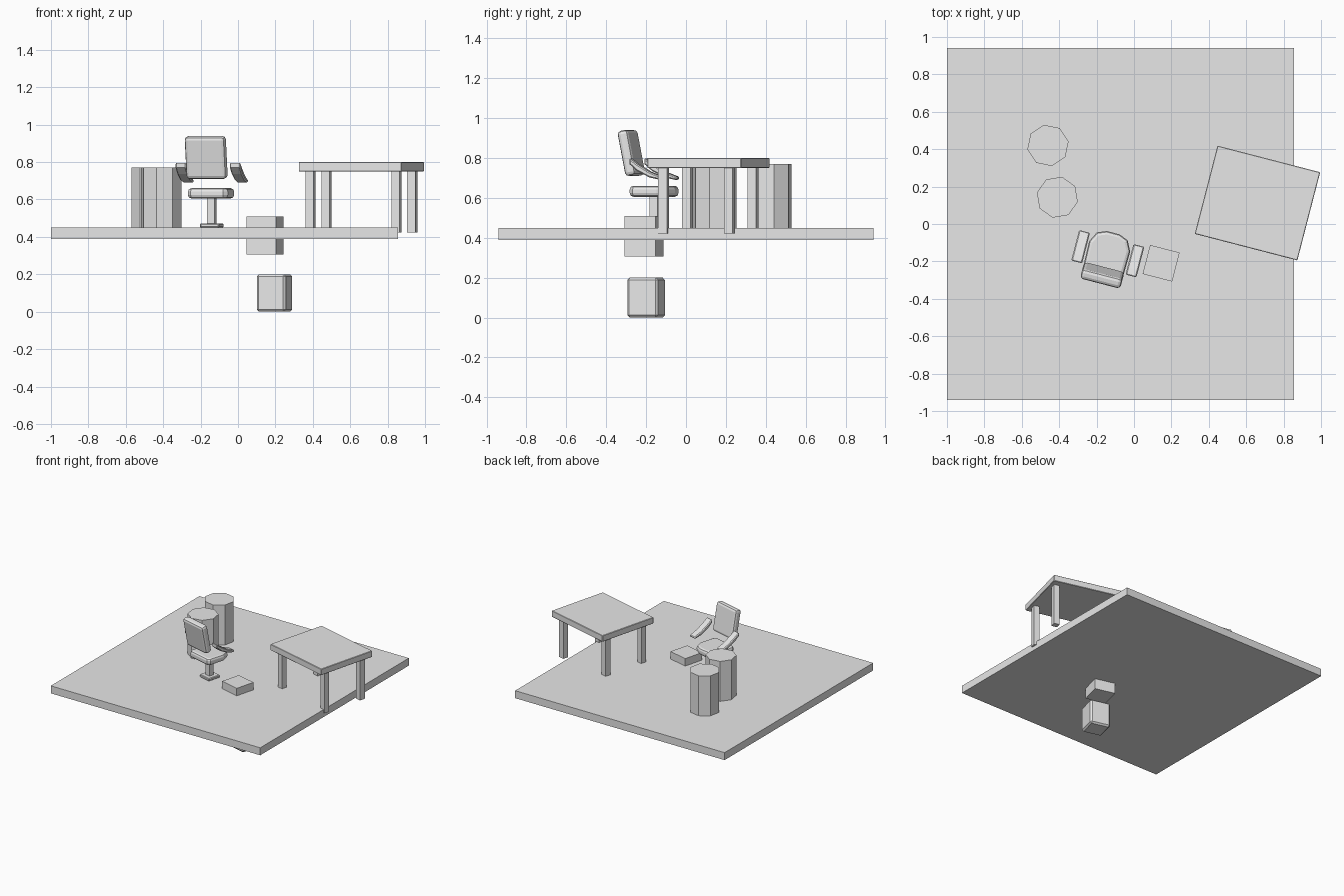
import bpy, bmesh, math
from mathutils import Matrix, Vector

old = bpy.data.objects.get("Cube")
if old:
    bpy.data.objects.remove(old, do_unlink=True)

grey = bpy.data.materials.new("plain_grey")
grey.use_nodes = True
grey.diffuse_color = (0.8, 0.8, 0.8, 1)
grey.node_tree.nodes["Principled BSDF"].inputs["Base Color"].default_value = (0.8, 0.8, 0.8, 1)


def turned(x, y, z, degrees=-14.5):
    return Matrix.Translation((x, y, z)) @ Matrix.Rotation(math.radians(degrees), 4, "Z")


def prism(name, outline, depth, frame, bevel=0.0, segments=1):
    """Extrude an XY outline symmetrically along Z, optionally bevel, and place it."""
    bm = bmesh.new()
    verts = [bm.verts.new((x, y, -depth / 2)) for x, y in outline]
    face = bm.faces.new(verts)
    new = bmesh.ops.extrude_face_region(bm, geom=[face])["geom"]
    bmesh.ops.translate(bm, vec=(0, 0, depth),
                        verts=[g for g in new if isinstance(g, bmesh.types.BMVert)])
    if bevel:
        sharp = [e for e in bm.edges if e.calc_face_angle(0) > math.radians(50)]
        bmesh.ops.bevel(bm, geom=sharp, offset=bevel, segments=segments,
                        affect="EDGES", profile=0.5, clamp_overlap=True)
    bmesh.ops.recalc_face_normals(bm, faces=bm.faces)
    mesh = bpy.data.meshes.new(name)
    bm.to_mesh(mesh)
    bm.free()
    mesh.materials.append(grey)
    obj = bpy.data.objects.new(name, mesh)
    obj.matrix_world = frame
    bpy.context.collection.objects.link(obj)
    return obj


def box(name, w, d, h, frame, bevel=0.0, segments=1):
    rect = [(-w / 2, -d / 2), (w / 2, -d / 2), (w / 2, d / 2), (-w / 2, d / 2)]
    return prism(name, rect, h, frame, bevel, segments)


# Floor slab
box("floor", 1.855, 1.88, 0.06, Matrix.Translation((-0.0725, 0, 0.42)))

# Table
table = turned(0.66, 0.112, 0)
box("table_top", 0.567, 0.487, 0.05, table @ Matrix.Translation((0, 0, 0.775)), 0.003)
for side, sx in (("left", 1), ("right", -1)):
    for end, sy in (("front", -1), ("back", 1)):
        box(f"table_leg_{end}_{side}", 0.045, 0.045, 0.335,
            table @ Matrix.Translation((sx * 0.237, sy * 0.17, 0.59)))

# Eight-sided barrels
for name, x, y, start in (("barrel_back", -0.46, 0.42, 11), ("barrel_front", -0.41, 0.143, -13)):
    ring = [(0.112 * math.cos(math.radians(start + 45 * i)),
             0.112 * math.sin(math.radians(start + 45 * i))) for i in range(8)]
    prism(name, ring, 0.32, Matrix.Translation((x, y, 0.61)))

# Crate sunk through the floor, and the loose block beneath it
box("sunk_crate", 0.163, 0.16, 0.204, turned(0.145, -0.21, 0.408))
box("lower_block", 0.16, 0.16, 0.2, turned(0.195, -0.2, 0.1), 0.012)

# Chair, facing the back of the floor
chair = turned(-0.14, -0.158, 0)
box("chair_foot", 0.105, 0.105, 0.022, chair @ Matrix.Translation((0, 0, 0.461)), 0.005)
box("chair_post", 0.041, 0.041, 0.15, chair @ Matrix.Translation((0, 0, 0.54)))

half = [(0.09, -0.105), (0.11, -0.085), (0.113, 0.04), (0.085, 0.095), (0.035, 0.115)]
seat = half + [(-x, y) for x, y in reversed(half)]
prism("chair_seat", seat, 0.055, chair @ Matrix.Translation((0, 0, 0.633)), 0.018, 2)

lean = Matrix.Translation((0, -0.12, 0.825)) @ Matrix.Rotation(math.radians(11), 4, "X")
box("chair_back", 0.222, 0.055, 0.23, chair @ lean, 0.018, 2)

# Sloping armrests: a side profile (forward, up) extruded across the arm
profile = [(-0.085, 0.80), (-0.085, 0.77), (-0.045, 0.735), (0.02, 0.702),
           (0.08, 0.689), (0.085, 0.705), (0.02, 0.73), (-0.045, 0.77)]
sideways = Matrix(((0, 0, 1, 0), (1, 0, 0, 0), (0, 1, 0, 0), (0, 0, 0, 1)))
for side, sx in (("left", 1), ("right", -1)):
    prism(f"chair_arm_{side}", profile, 0.06,
          chair @ Matrix.Translation((sx * 0.15, 0, 0)) @ sideways, 0.006)
